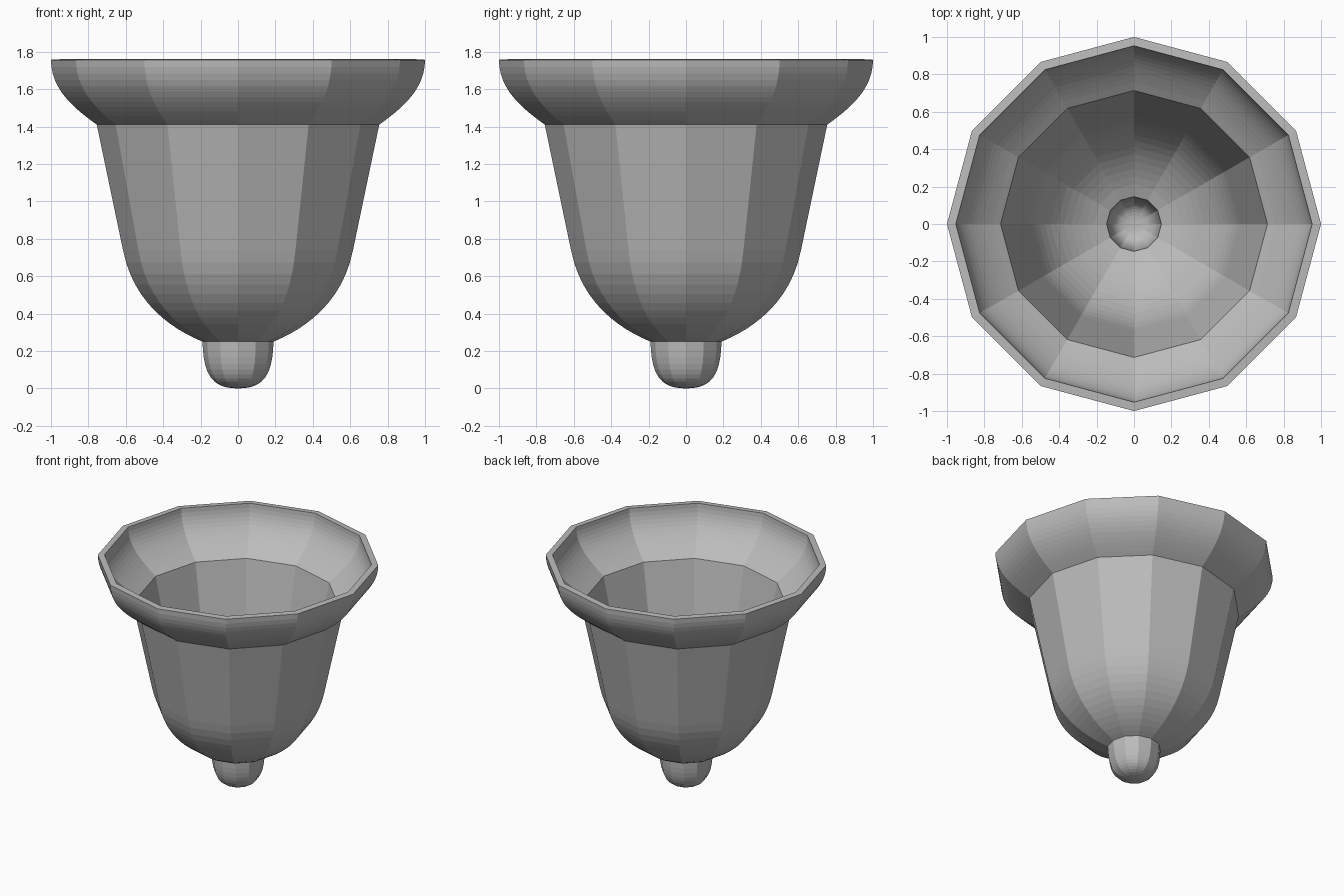
import bpy
import bmesh
from math import cos, sin, tau
from mathutils import Vector
from mathutils.geometry import interpolate_bezier

if "Cube" in bpy.data.objects:
    bpy.data.objects.remove(bpy.data.objects["Cube"], do_unlink=True)

SIDES = 12
WALL = 0.046

# Plain grey material
grey = bpy.data.materials.new("plain_grey")
grey.use_nodes = True
colour = (0.5, 0.5, 0.5, 1)
grey.diffuse_color = colour
grey.node_tree.nodes["Principled BSDF"].inputs["Base Color"].default_value = colour


def curve(start, handle1, handle2, end, steps):
    pts = [Vector((r, 0, z)) for r, z in (start, handle1, handle2, end)]
    return [(p.x, p.z) for p in interpolate_bezier(*pts, steps)]


# Profile from the tip of the knob up to the lip
knob = curve((0, 0), (0.13, 0), (0.185, 0.06), (0.19, 0.25), 13)
bowl = curve((0.19, 0.25), (0.36, 0.32), (0.56, 0.46), (0.615, 0.74), 13)
flare = curve((0.755, 1.41), (0.88, 1.5), (1.0, 1.6), (1.0, 1.757), 13)
profile = knob[1:] + bowl[1:] + flare

# Lathe the profile into a twelve-sided bell
bm = bmesh.new()
tip = bm.verts.new((0, 0, 0))
rings = [[bm.verts.new((r * cos(tau * i / SIDES), r * sin(tau * i / SIDES), z))
          for i in range(SIDES)] for r, z in profile]
for i in range(SIDES):
    j = (i + 1) % SIDES
    bm.faces.new((tip, rings[0][j], rings[0][i]))
    for low, high in zip(rings, rings[1:]):
        bm.faces.new((low[i], low[j], high[j], high[i]))
bmesh.ops.recalc_face_normals(bm, faces=bm.faces)
mesh = bpy.data.meshes.new("bell_cup")
bm.to_mesh(mesh)
bm.free()
mesh.materials.append(grey)

bell = bpy.data.objects.new("bell_cup", mesh)
bpy.context.collection.objects.link(bell)

# Even wall thickness, growing inwards, leaves a flat lip
shell = bell.modifiers.new("wall", 'SOLIDIFY')
shell.thickness = WALL
shell.offset = -1
shell.use_even_offset = True
